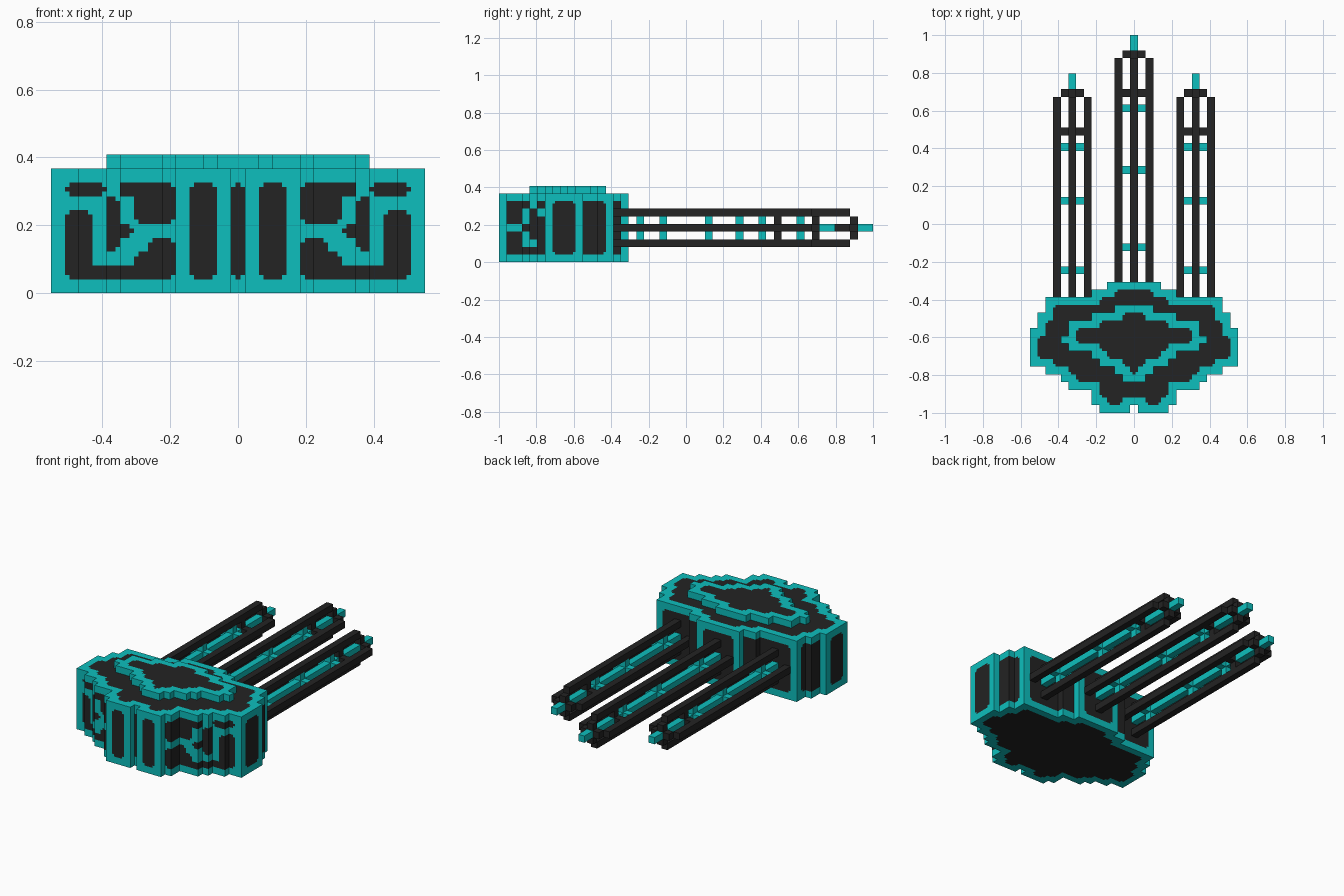
import bpy, bmesh
from mathutils import Vector

if "Cube" in bpy.data.objects:
    bpy.data.objects.remove(bpy.data.objects["Cube"])

U = 2 / 49      # one block
SUB = 3         # paint cells per block side


def material(name, rgb):
    m = bpy.data.materials.new(name)
    m.use_nodes = True
    m.diffuse_color = (*rgb, 1)
    m.node_tree.nodes["Principled BSDF"].inputs["Base Color"].default_value = (*rgb, 1)
    return m


TEAL = material("teal", (0.004, 0.52, 0.51))
DARK = material("charcoal", (0.017, 0.017, 0.017))


def finish(bm, name, mats):
    bmesh.ops.remove_doubles(bm, verts=bm.verts, dist=1e-5)
    me = bpy.data.meshes.new(name)
    bm.to_mesh(me)
    bm.free()
    for m in mats:
        me.materials.append(m)
    ob = bpy.data.objects.new(name, me)
    bpy.context.collection.objects.link(ob)
    return ob


def world(p):
    """Block coordinates (column, row, layer) to scene units."""
    return Vector((p[0] * U, -1 + (p[1] + 0.5) * U, (p[2] + 0.5) * U))


# Half width in blocks of each row, front to back
BODY = [4, 5, 5, 8, 9, 11, 13, 13, 13, 13, 13, 12, 12, 11, 11, 5, 3]
PLATE = {4: 1, 5: 2, 6: 4, 7: 5, 8: 8, 9: 9, 10: 8, 11: 8, 12: 5, 13: 2}


def in_body(c, r):
    if (c, r) == (0, 0):                    # notch in the front
        return False
    return 0 <= r < len(BODY) and abs(c) <= BODY[r]


def in_plate(c, r):
    return r in PLATE and abs(c) <= PLATE[r]


# Teal circuit line on the stepped front corners, as (column, layer)
CIRCUIT = {(5, 4), (6, 4), (7, 4), (7, 3), (8, 3), (8, 2), (9, 2), (10, 2),
           (10, 3), (10, 4), (10, 5), (10, 6), (11, 6), (12, 6),
           (8, 5), (8, 6), (9, 7)}


def wall_dark(c, r, k):
    """True where a body wall block is dark rather than frame or circuit."""
    if not in_body(c, r):
        return 0 < k < 8
    a = abs(c)
    if k in (0, 8):
        return False
    if r < 3 and a in (1, 4):               # front posts
        return False
    if (a, r) in {(13, 6), (13, 10), (11, 14), (3, 16)}:   # side and rear posts
        return False
    if r <= 6 and 5 <= a <= 12:
        return (a, k) not in CIRCUIT
    return True


def cap_dark(inside):
    """Dark everywhere except a one-block border."""
    return lambda c, r, k: all(inside(c + i, r + j) for i in (-1, 0, 1) for j in (-1, 0, 1))


def add_face(bm, cell, n, t1, t2, dark):
    """One block face in small cells, with clipped corners on dark areas."""
    cell, n, t1, t2 = (Vector(v) for v in (cell, n, t1, t2))

    def at(v):
        return dark(*(round(x) for x in v))
    here = at(cell)
    for i in range(SUB):
        for j in range(SUB):
            d = here
            if here and i != 1 and j != 1:
                d = at(cell + t1 * (i - 1)) or at(cell + t2 * (j - 1))
            corners = [(i, j), (i + 1, j), (i + 1, j + 1), (i, j + 1)]
            f = bm.faces.new([bm.verts.new(world(
                cell + n * 0.5 + t1 * (a / SUB - 0.5) + t2 * (b / SUB - 0.5)))
                for a, b in corners])
            f.material_index = int(d)


def block_slab(name, inside, k0, k1, wall, cap):
    bm = bmesh.new()
    for c in range(-13, 14):
        for r in range(17):
            if not inside(c, r):
                continue
            add_face(bm, (c, r, k1), (0, 0, 1), (1, 0, 0), (0, 1, 0), cap)
            add_face(bm, (c, r, k0), (0, 0, -1), (1, 0, 0), (0, -1, 0), cap)
            for nx, ny in ((1, 0), (-1, 0), (0, 1), (0, -1)):
                if not inside(c + nx, r + ny):
                    for k in range(k0, k1 + 1):
                        add_face(bm, (c, r, k), (nx, ny, 0), (-ny, nx, 0), (0, 0, 1), wall)
    return finish(bm, name, [TEAL, DARK])


block_slab("body", in_body, 0, 8, wall_dark, cap_dark(in_body))
block_slab("raised_top_plate", in_plate, 9, 9, lambda c, r, k: False, cap_dark(in_plate))


def boxes(name, mat, spans):
    """Object made of boxes given as inclusive block ranges."""
    bm = bmesh.new()
    for lo, hi in spans:
        a = world([v - 0.5 for v in lo])
        b = world([v + 0.5 for v in hi])
        cube = bmesh.ops.create_cube(bm, size=1)["verts"]
        bmesh.ops.scale(bm, vec=b - a, verts=cube)
        bmesh.ops.translate(bm, vec=(a + b) / 2, verts=cube)
    me = bpy.data.meshes.new(name)
    bm.to_mesh(me)
    bm.free()
    me.materials.append(mat)
    ob = bpy.data.objects.new(name, me)
    bpy.context.collection.objects.link(ob)


def cross(c, r):
    """Four spoke blocks around the arm's core."""
    return [((c + i, r, 4 + k), (c + i, r, 4 + k))
            for i, k in ((1, 0), (-1, 0), (0, 1), (0, -1))]


def arm(name, c, start, end, ties):
    # Four long rails in a diamond
    boxes(name + "_rails", DARK,
          [((c + i, start, 4 + k), (c + i, end - 1, 4 + k))
           for i, k in ((2, 0), (-2, 0), (0, 2), (0, -2))])
    # Dark cross braces and the end cap
    braces = []
    for r in (end - 5, end):
        braces += cross(c, r) + [((c, r, 4), (c, r, 4))]
    boxes(name + "_braces", DARK, braces)
    # Teal core in two lengths, with the tip
    boxes(name + "_core", TEAL, [((c, start, 4), (c, end - 6, 4)),
                                 ((c, end - 4, 4), (c, end - 1, 4)),
                                 ((c, end + 1, 4), (c, end + 2, 4))])
    # Teal ties between core and rails
    boxes(name + "_ties", TEAL, [s for r in ties for s in cross(c, r)])


arm("centre_arm", 0, 16, 46, (21, 31, 39))
for side, c in (("left", 8), ("right", -8)):
    arm(side + "_arm", c, 14, 41, (18, 27, 34))
